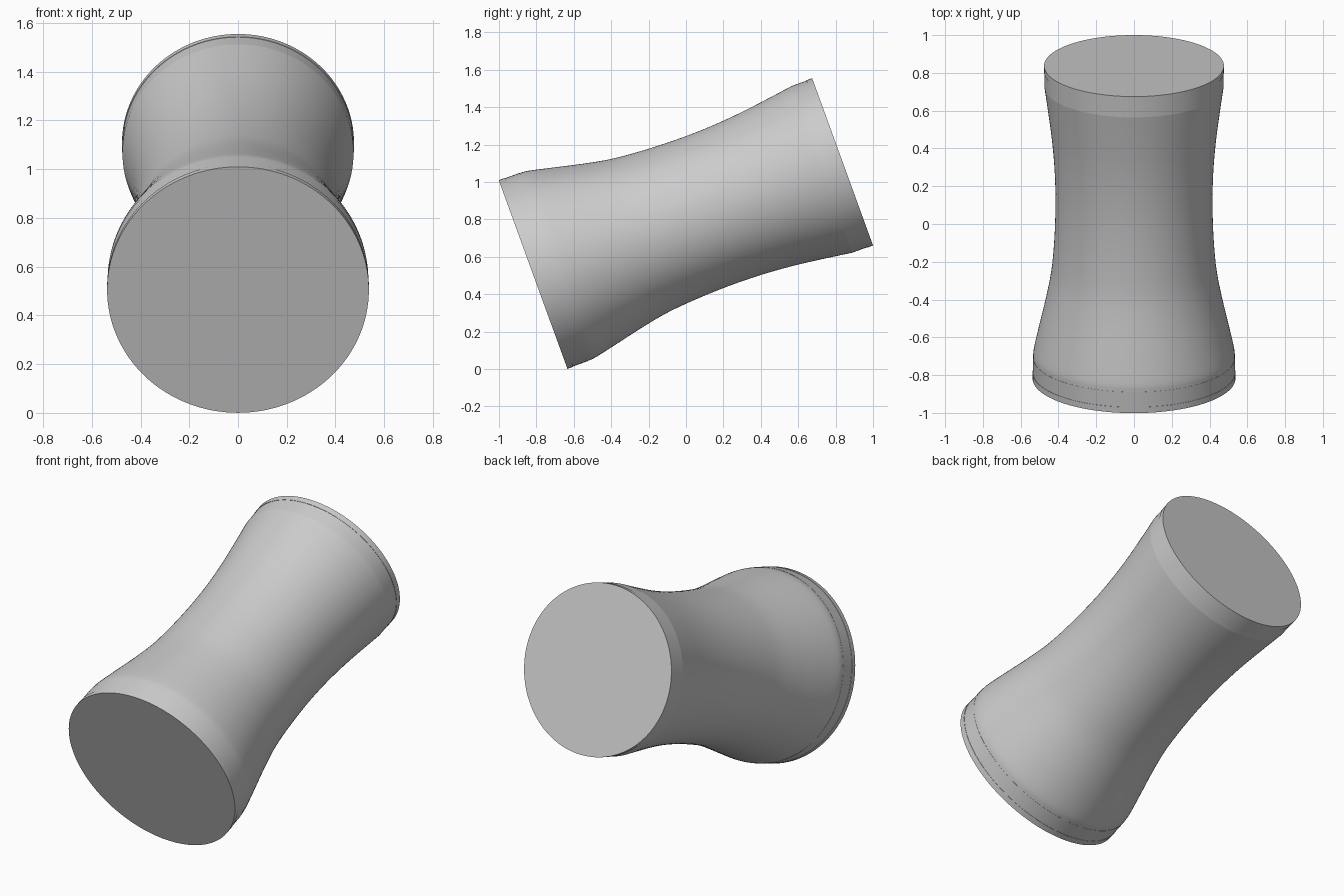
import bpy, bmesh, math
from mathutils import Matrix, Vector

cube = bpy.data.objects.get("Cube")
if cube:
    bpy.data.objects.remove(cube, do_unlink=True)

SEGMENTS = 128
LENGTH = 1.761
FRONT_R, BACK_R = 0.537, 0.476
HEAD, RING = 0.033, 0.118

# The axis leans back, rising 20 degrees from front to back
PLACE = Matrix.Translation((0, -0.8175, 0.505)) @ Matrix.Rotation(math.radians(-70), 4, "X")

grey = bpy.data.materials.new("plain grey")
grey.use_nodes = True
colour = (0.6, 0.6, 0.6, 1)
grey.diffuse_color = colour
grey.node_tree.nodes["Principled BSDF"].inputs["Base Color"].default_value = colour


def lathe(name, profile):
    """Revolve (radius, distance along axis) points around the axis."""
    bm = bmesh.new()
    verts = [bm.verts.new((r, 0, s)) for r, s in profile]
    edges = [bm.edges.new(pair) for pair in zip(verts, verts[1:])]
    bmesh.ops.spin(bm, geom=verts + edges, cent=(0, 0, 0), axis=(0, 0, 1),
                   angle=math.tau, steps=SEGMENTS, use_merge=True)
    bmesh.ops.remove_doubles(bm, verts=bm.verts, dist=0.0001)
    bmesh.ops.recalc_face_normals(bm, faces=bm.faces)
    bmesh.ops.transform(bm, matrix=PLACE, verts=bm.verts)
    mesh = bpy.data.meshes.new(name)
    bm.to_mesh(mesh)
    bm.free()
    mesh.materials.append(grey)
    obj = bpy.data.objects.new(name, mesh)
    bpy.context.collection.objects.link(obj)
    bpy.ops.object.select_all(action="DESELECT")
    obj.select_set(True)
    bpy.context.view_layer.objects.active = obj
    bpy.ops.object.shade_smooth_by_angle(angle=math.radians(30))


def smooth_curve(points, steps=4):
    """Catmull-Rom curve through the points."""
    pts = [Vector(p) for p in points]
    pts = [2 * pts[0] - pts[1]] + pts + [2 * pts[-1] - pts[-2]]
    out = []
    for a, b, c, d in zip(pts, pts[1:], pts[2:], pts[3:]):
        for i in range(steps):
            t = i / steps
            out.append(b + 0.5 * t * (c - a + t * (2 * a - 5 * b + 4 * c - d
                       + t * (3 * (b - c) + d - a))))
    return out + [pts[-2]]


# Waisted body wall
lathe("body", smooth_curve([
    (0.534, RING), (0.53, 0.165), (0.5, 0.3), (0.466, 0.45), (0.438, 0.6),
    (0.424, 0.75), (0.417, 0.9), (0.416, 1.05), (0.422, 1.2),
    (0.435, 1.35), (0.454, 1.5), (0.474, LENGTH - RING)]))

# Flat heads and the rings behind them, one pair at each end
for end, radius, start, way in (("front", FRONT_R, 0, 1), ("back", BACK_R, LENGTH, -1)):
    inner, outer = start + way * HEAD, start + way * RING
    lathe(end + "_head", [(0, start), (radius, start), (radius, inner), (0, inner)])
    lathe(end + "_ring", [(0, inner), (radius - 0.002, inner),
                          (radius - 0.002, outer), (0, outer)])
